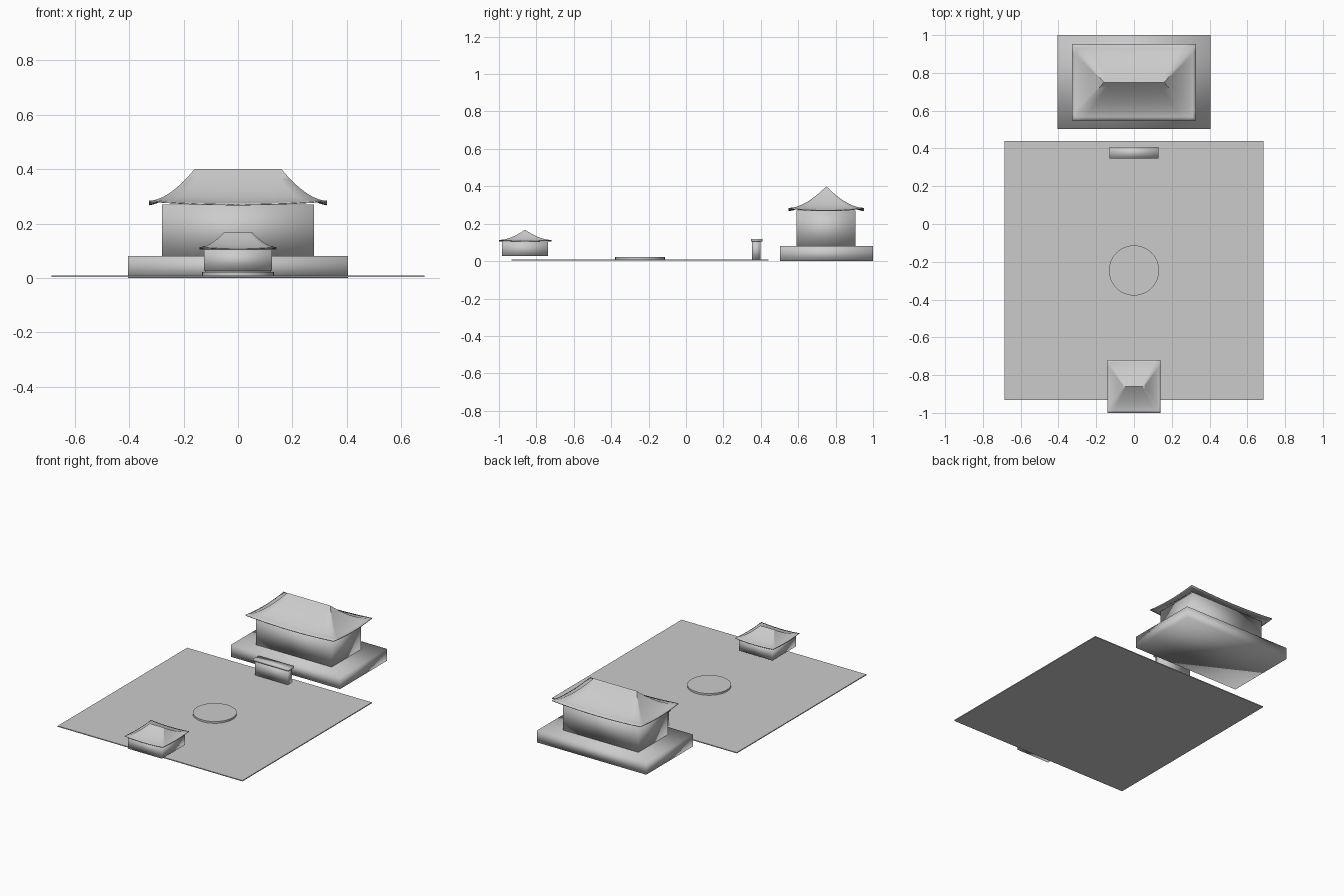
import bpy, bmesh, math
from mathutils import Matrix

if "Cube" in bpy.data.objects:
    bpy.data.objects.remove(bpy.data.objects["Cube"])

stone = bpy.data.materials.new("plain_grey")
stone.diffuse_color = (0.6, 0.6, 0.6, 1)
stone.use_nodes = True
stone.node_tree.nodes["Principled BSDF"].inputs["Base Color"].default_value = stone.diffuse_color


def finish(name, bm, smooth=True, sharp=None):
    """Turn a bmesh into a named grey object."""
    mesh = bpy.data.meshes.new(name)
    bm.to_mesh(mesh)
    bm.free()
    mesh.materials.append(stone)
    for p in mesh.polygons:
        p.use_smooth = smooth
    if sharp:
        mesh.set_sharp_from_angle(angle=math.radians(sharp))
    obj = bpy.data.objects.new(name, mesh)
    bpy.context.collection.objects.link(obj)
    return obj


def box(name, hx, y0, y1, z0, z1, smooth=True):
    """Box centred on x = 0."""
    bm = bmesh.new()
    m = Matrix.Translation((0, (y0 + y1) / 2, (z0 + z1) / 2))
    m = m @ Matrix.Diagonal((2 * hx, y1 - y0, z1 - z0, 1))
    bmesh.ops.create_cube(bm, size=1, matrix=m)
    return finish(name, bm, smooth)


def hip_roof(name, cy, ridge_x, eave_x, eave_y, eave_z, ridge_z, lift, thick):
    """Concave hipped roof whose eaves sweep up at the corners."""
    bm = bmesh.new()
    rings, n = 10, 10
    # corners counter-clockwise, each side running to the next corner
    corners = [(-1, -1), (1, -1), (1, 1), (-1, 1)]
    rows = []
    for r in range(rings + 1):
        t = r / rings
        hx, hy = ridge_x + (eave_x - ridge_x) * t, eave_y * t
        row = []
        for k in range(4):
            (ax, ay), (bx, by) = corners[k], corners[(k + 1) % 4]
            for i in range(n):
                f = i / n
                s = 2 * f - 1
                z = eave_z + (ridge_z - eave_z) * (1 - t) ** 1.6
                z += lift * t * t * s * s
                x, y = ax + (bx - ax) * f, ay + (by - ay) * f
                row.append(bm.verts.new((x * hx, cy + y * hy, z)))
        rows.append(row)
    total = 4 * n
    for inner, outer in zip(rows, rows[1:]):
        for i in range(total):
            j = (i + 1) % total
            bm.faces.new((outer[i], outer[j], inner[j], inner[i]))
    bmesh.ops.remove_doubles(bm, verts=bm.verts, dist=1e-5)
    obj = finish(name, bm, True, 60)
    mod = obj.modifiers.new("thickness", 'SOLIDIFY')
    mod.thickness = thick
    mod.offset = -1
    return obj


# Courtyard paving
box("courtyard", 0.685, -0.932, 0.44, 0.004, 0.01, smooth=False)

# Main hall
box("hall_platform", 0.405, 0.503, 1.0, 0.0, 0.08)
box("hall_walls", 0.28, 0.592, 0.905, 0.08, 0.27)
hip_roof("hall_roof", 0.75, 0.16, 0.328, 0.203, 0.272, 0.40, 0.013, 0.005)

# Gate house
box("gate_walls", 0.125, -0.985, -0.738, 0.027, 0.105)
hip_roof("gate_roof", -0.86, 0.052, 0.141, 0.14, 0.107, 0.168, 0.007, 0.003)

# Screen wall and its cap
box("screen_wall", 0.122, 0.353, 0.398, 0.01, 0.107)
box("screen_cap", 0.131, 0.347, 0.408, 0.105, 0.118)

# Round dais
bm = bmesh.new()
bmesh.ops.create_cone(bm, cap_ends=True, segments=32, radius1=0.133, radius2=0.133,
                      depth=0.012, matrix=Matrix.Translation((0, -0.246, 0.016)))
finish("round_dais", bm, True, 40)
